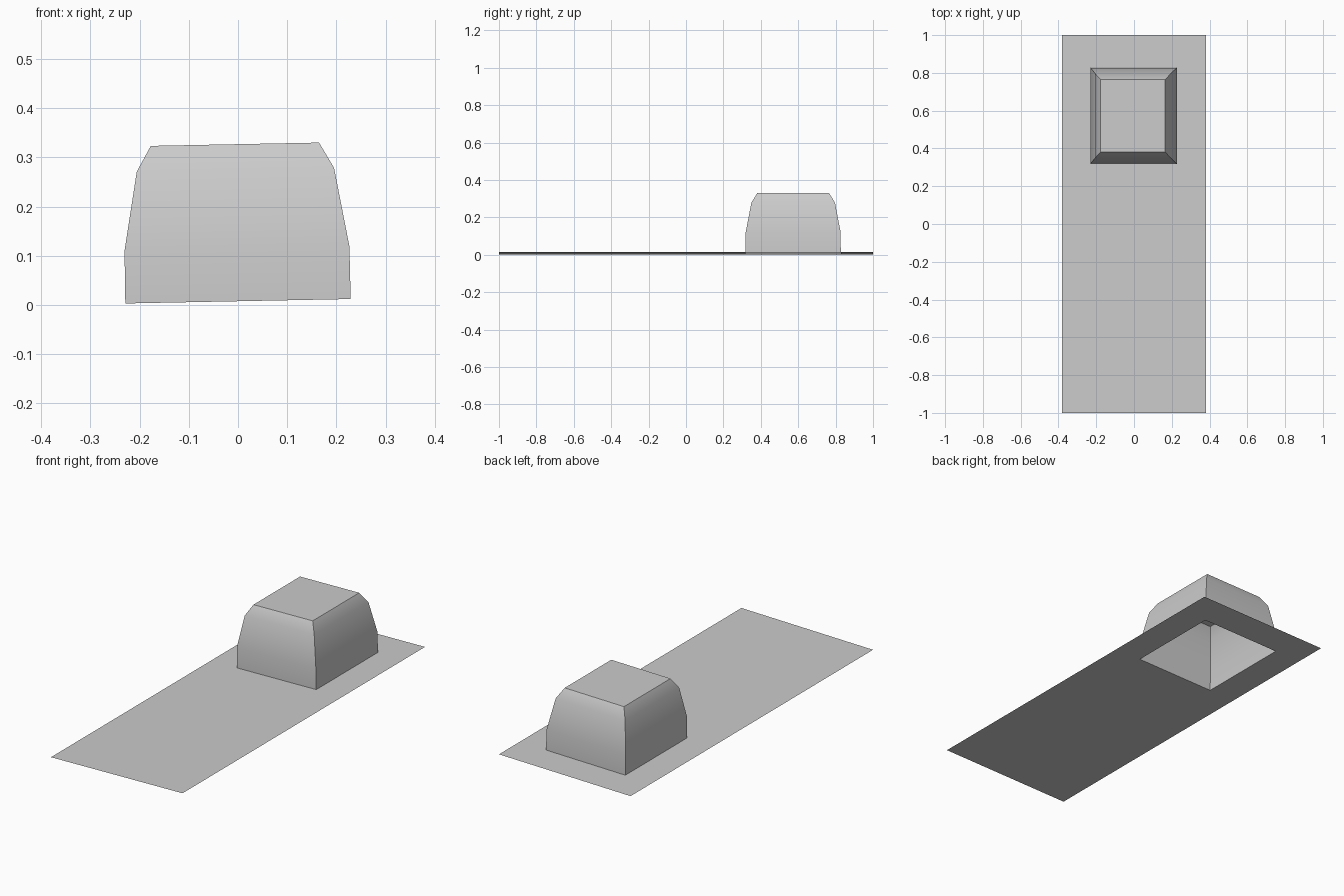
import bpy, bmesh

if "Cube" in bpy.data.objects:
    bpy.data.objects.remove(bpy.data.objects["Cube"])

TILT = -0.0197      # whole model leans slightly about the y axis
HOUSING_Y = 0.573   # centre of the housing along the plate


def ring(bm, hx, hy, y, z):
    """Rectangular loop of four vertices."""
    return [bm.verts.new((sx * hx, y + sy * hy, z))
            for sx, sy in ((-1, -1), (1, -1), (1, 1), (-1, 1))]


def bridge(bm, a, b):
    """Quads joining two rectangular loops."""
    for i in range(4):
        j = (i + 1) % 4
        bm.faces.new((a[i], a[j], b[j], b[i]))


def finish(bm, name):
    mesh = bpy.data.meshes.new(name)
    bm.to_mesh(mesh)
    bm.free()
    ob = bpy.data.objects.new(name, mesh)
    bpy.context.collection.objects.link(ob)
    ob.rotation_euler.y = TILT
    ob.location.z = 0.0076
    bpy.ops.object.select_all(action='DESELECT')
    ob.select_set(True)
    bpy.context.view_layer.objects.active = ob
    bpy.ops.object.shade_smooth_by_angle()
    return ob


# Thin base plate, open underneath the housing
bm = bmesh.new()
bridge(bm, ring(bm, 0.38, 1.0, 0, 0), ring(bm, 0.229, 0.2545, HOUSING_Y, 0))
finish(bm, "base_plate")

# Tapered hollow housing: half width, half depth, height
profile = [(0.229, 0.2545, 0.0), (0.2285, 0.254, 0.107),
           (0.2005, 0.2235, 0.267), (0.171, 0.192, 0.319)]
bm = bmesh.new()
rings = [ring(bm, hx, hy, HOUSING_Y, z) for hx, hy, z in profile]
for low, high in zip(rings, rings[1:]):
    bridge(bm, low, high)
bm.faces.new(rings[-1])
finish(bm, "housing")
